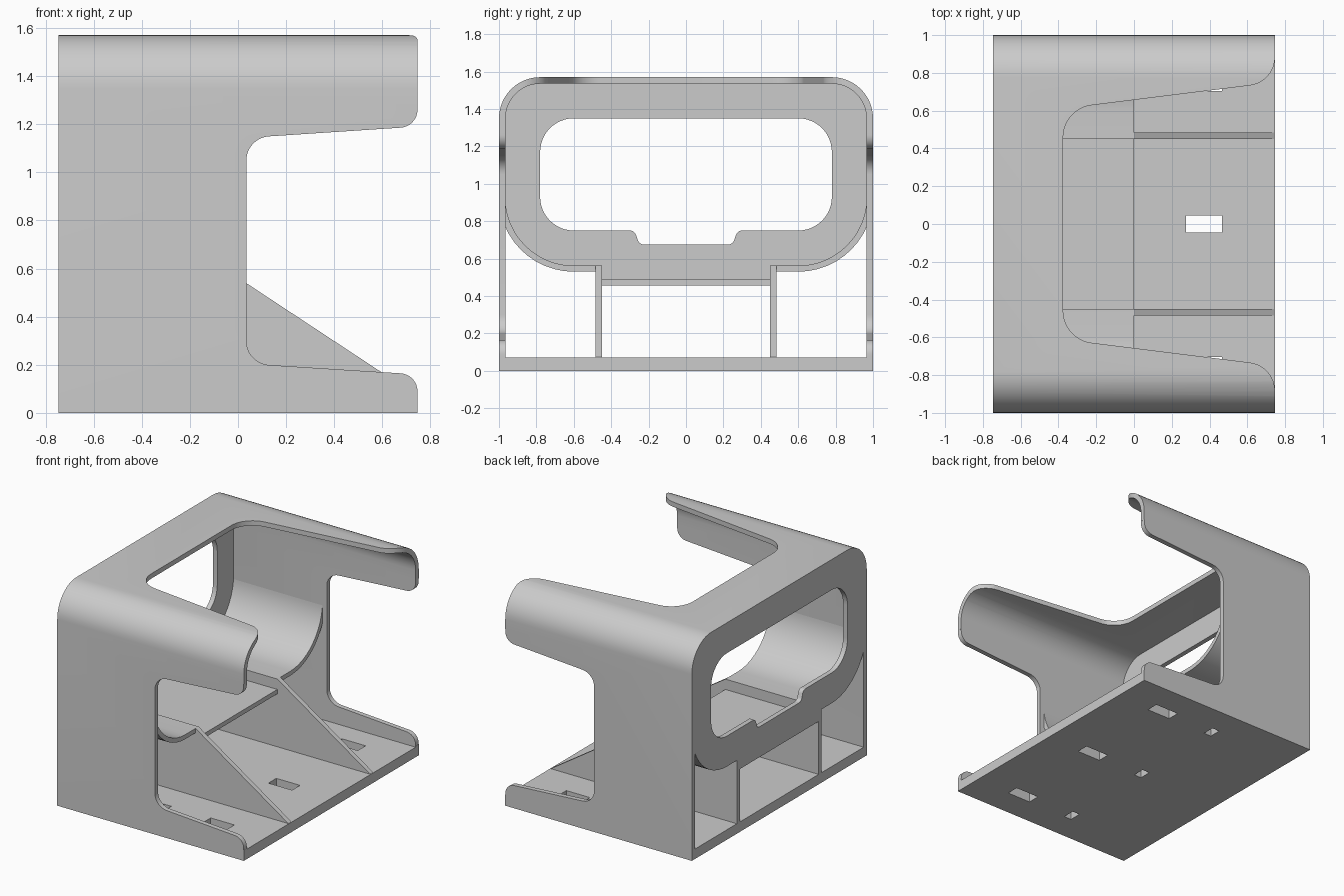
import bpy, bmesh, math
from mathutils import Vector

if "Cube" in bpy.data.objects:
    bpy.data.objects.remove(bpy.data.objects["Cube"], do_unlink=True)

# Single plastic colour
grey = bpy.data.materials.new("plain_grey")
grey.use_nodes = True
colour = (0.6, 0.6, 0.6, 1)
grey.diffuse_color = colour
grey.node_tree.nodes["Principled BSDF"].inputs["Base Color"].default_value = colour

END = 0.747     # half length along x
WALL = 0.035    # wall thickness


def rounded(corners, steps=12):
    """Outline from (u, v) or (u, v, radius) corners, with true arcs."""
    out = []
    n = len(corners)
    for i, c in enumerate(corners):
        p = Vector(c[:2])
        if len(c) == 2:
            out.append(p)
            continue
        radius = c[2]
        a = (Vector(corners[i - 1][:2]) - p).normalized()
        b = (Vector(corners[(i + 1) % n][:2]) - p).normalized()
        half = a.angle(b) / 2
        centre = p + (a + b).normalized() * (radius / math.sin(half))
        reach = radius / math.tan(half)
        start = (p + a * reach - centre).normalized()
        end = (p + b * reach - centre).normalized()
        sweep = start.angle(end)
        for k in range(steps + 1):
            t = sweep * k / steps
            spoke = (start * math.sin(sweep - t) + end * math.sin(t)) / math.sin(sweep)
            out.append(centre + spoke * radius)
    return out


def mirrored(corners):
    """Close a half outline by mirroring it across u = 0."""
    return corners + [(-c[0], *c[1:]) for c in reversed(corners)]


def prism(name, outline, axis, low, high):
    place = {"x": lambda p, t: (t, p[0], p[1]),
             "y": lambda p, t: (p[0], t, p[1]),
             "z": lambda p, t: (p[0], p[1], t)}[axis]
    bm = bmesh.new()
    rings = [[bm.verts.new(place(p, t)) for p in outline] for t in (low, high)]
    bm.faces.new(rings[0])
    bm.faces.new(rings[1])
    n = len(outline)
    for i in range(n):
        j = (i + 1) % n
        bm.faces.new((rings[0][i], rings[0][j], rings[1][j], rings[1][i]))
    bmesh.ops.recalc_face_normals(bm, faces=bm.faces)
    mesh = bpy.data.meshes.new(name)
    bm.to_mesh(mesh)
    bm.free()
    mesh.materials.append(grey)
    obj = bpy.data.objects.new(name, mesh)
    bpy.context.collection.objects.link(obj)
    return obj


def box_outline(u0, u1, v0, v1):
    return [(u0, v0), (u1, v0), (u1, v1), (u0, v1)]


def cut(obj, cutter):
    mod = obj.modifiers.new("cut", "BOOLEAN")
    mod.operation = "DIFFERENCE"
    mod.solver = "EXACT"
    mod.object = cutter
    bpy.context.view_layer.objects.active = obj
    bpy.ops.object.modifier_apply(modifier=mod.name)
    bpy.data.objects.remove(cutter, do_unlink=True)


# Outer shell: base, two side walls and the rounded roof
shell = prism("outer_shell", rounded(mirrored([(1, 0), (1, 1.57, 0.22)])),
              "x", -END, END)
cut(shell, prism("hollow", rounded(mirrored([(1 - WALL, 0.072), (1 - WALL, 1.535, 0.185)])),
                 "x", -1, 1))

# Open front of both side walls
wall_opening = [(0.9, 0.08), (END - 0.001, 0.08), (END - 0.001, 0.16, 0.075),
                (0.035, 0.205, 0.1), (0.035, 1.143, 0.1),
                (END - 0.001, 1.19, 0.075), (END - 0.001, 1.28), (0.9, 1.28)]
cut(shell, prism("wall_opening", rounded(wall_opening), "y", -1.2, 1.2))

# Flared opening in the roof
roof_half = [(0.9, 0.91), (END - 0.001, 0.91), (END - 0.001, 0.75, 0.15),
             (-0.375, 0.61, 0.17)]
roof_opening = roof_half + [(c[0], -c[1], *c[2:]) for c in reversed(roof_half)]
cut(shell, prism("roof_opening", rounded(roof_opening), "z", 1.3, 1.8))

# Mounting slots through the base
for y in (-0.75, 0, 0.75):
    for x, half in ((0.37, 0.095), (-0.07, 0.03)):
        cut(shell, prism("slot", box_outline(x - half, x + half, y - 0.045, y + 0.045),
                         "z", -0.1, 0.2))

# Back plate with a rounded window and a notch in its sill
plate = prism("back_plate", rounded(mirrored([
    (0.47, 0.455), (0.47, 0.53), (0.99, 0.53, 0.39), (0.99, 1.56, 0.21)])),
    "x", -END, -END + WALL)
window = mirrored([(0.25, 0.675, 0.035), (0.275, 0.75, 0.035),
                   (0.78, 0.75, 0.18), (0.78, 1.35, 0.18)])
cut(plate, prism("window", rounded(window), "x", -1, 0))

# Cradle: curved sides, support ribs and the sunken floor
outer_arc = rounded([(0.46, 0.53), (1, 0.53, 0.4), (1, 0.935)])
inner_arc = rounded([(0.46, 0.562), (0.967, 0.562, 0.367), (0.967, 0.935)])
side = [(min(p[0], 0.99), p[1]) for p in outer_arc[:-1]]
side += [tuple(p) for p in reversed(inner_arc[:-1])]
rib = [(-END, 0.05), (END - 0.005, 0.05), (END - 0.005, 0.073), (0, 0.562), (-END, 0.562)]
for label, s in (("left", 1), ("right", -1)):
    prism("cradle_side_" + label, [(s * u, v) for u, v in side], "x", -END, 0)
    prism("support_rib_" + label, rib, "y", *sorted((s * 0.45, s * 0.485)))
prism("cradle_floor", box_outline(-0.46, 0.46, 0.455, 0.487), "x", -END, 0)

# Smooth the curves, keep the edges sharp
bpy.ops.object.select_all(action="DESELECT")
for obj in bpy.context.collection.objects:
    if obj.type == "MESH" and grey.name in obj.data.materials:
        obj.select_set(True)
        bpy.context.view_layer.objects.active = obj
bpy.ops.object.shade_smooth_by_angle(angle=math.radians(30))
